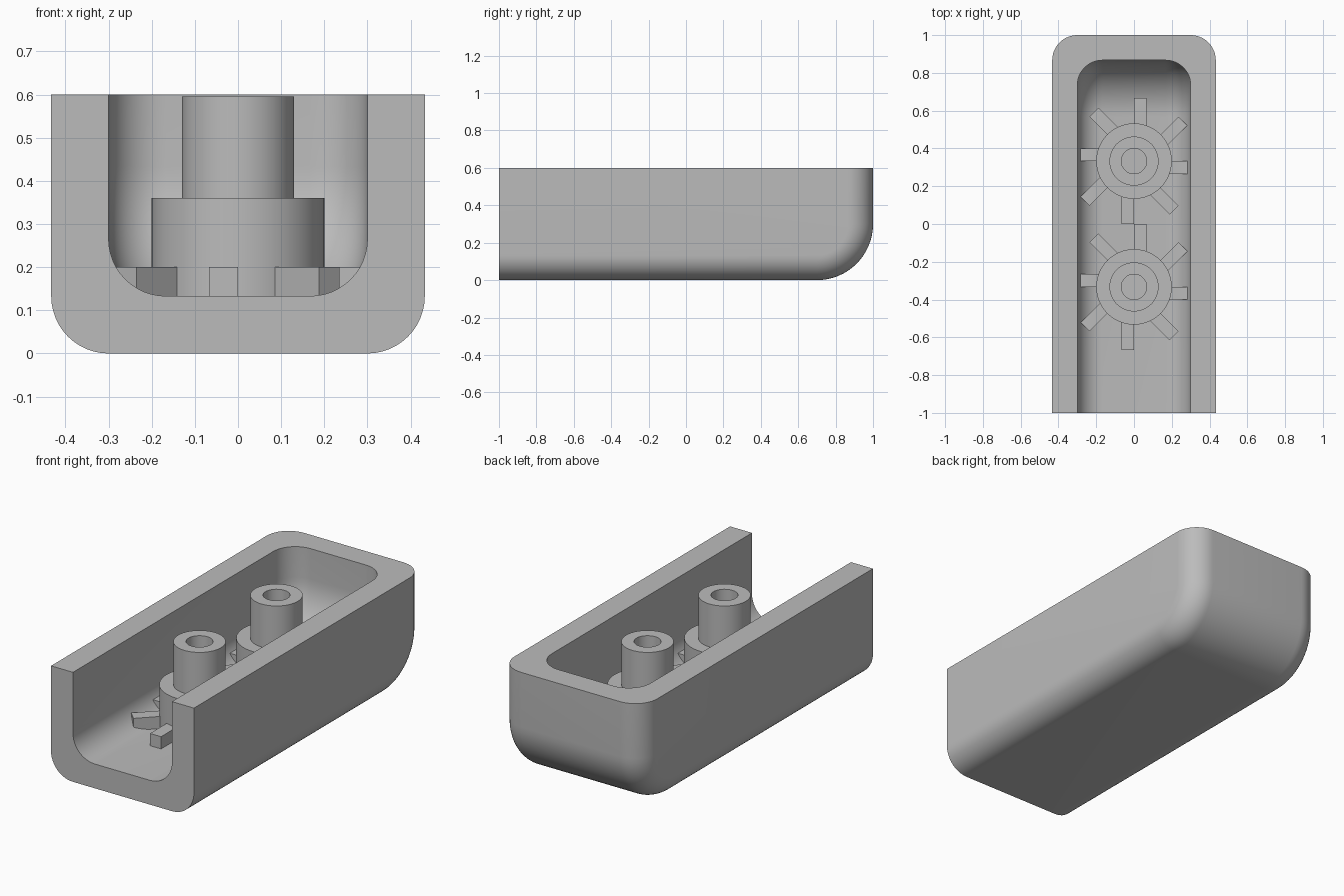
import bpy, bmesh, math
from mathutils import Vector

if "Cube" in bpy.data.objects:
    bpy.data.objects.remove(bpy.data.objects["Cube"])

grey = bpy.data.materials.new("plain grey")
grey.diffuse_color = (0.5, 0.5, 0.5, 1)
grey.use_nodes = True
grey.node_tree.nodes["Principled BSDF"].inputs["Base Color"].default_value = grey.diffuse_color


def make_object(bm, name):
    bmesh.ops.recalc_face_normals(bm, faces=bm.faces)
    mesh = bpy.data.meshes.new(name)
    bm.to_mesh(mesh)
    bm.free()
    mesh.materials.append(grey)
    ob = bpy.data.objects.new(name, mesh)
    bpy.context.collection.objects.link(ob)
    return ob


def smooth(ob):
    bpy.ops.object.select_all(action='DESELECT')
    ob.select_set(True)
    bpy.context.view_layer.objects.active = ob
    bpy.ops.object.shade_smooth_by_angle(angle=math.radians(30))


def swept_block(name, half, corner, floor, back, bend, top, front):
    """Rounded U section swept along y, then bent upward at the back end."""
    section = []
    for i in range(13):
        a = math.pi / 2 * i / 12
        x, n = half - corner + corner * math.sin(a), corner * (1 - math.cos(a))
        section += [(x, n), (-x, n)]
    pts = []
    for x, n in section:
        pts += [(x, front, floor + n), (x, back - n, top)]
        for i in range(17):
            t = math.pi / 2 * i / 16
            r = bend - n
            pts.append((x, back - bend + r * math.sin(t), floor + bend - r * math.cos(t)))
    pts += [(s * half, front, top) for s in (1, -1)]
    bm = bmesh.new()
    for p in pts:
        bm.verts.new(p)
    hull = bmesh.ops.convex_hull(bm, input=bm.verts)
    loose = [v for v in bm.verts if not v.link_faces]
    bmesh.ops.delete(bm, geom=loose, context='VERTS')
    bmesh.ops.remove_doubles(bm, verts=bm.verts, dist=1e-5)
    bmesh.ops.dissolve_limit(bm, angle_limit=math.radians(0.2),
                             verts=bm.verts, edges=bm.edges)
    return make_object(bm, name)


# Trough: outer block minus a matching inner cavity, open at front and top
trough = swept_block("trough", 0.433, 0.133, 0, 1, 0.3, 0.6, -1)
cavity = swept_block("cavity_cutter", 0.3, 0.133, 0.133, 0.867, 0.3, 0.8, -1.2)
cut = trough.modifiers.new("cavity", 'BOOLEAN')
cut.operation, cut.solver, cut.object = 'DIFFERENCE', 'EXACT', cavity
bpy.context.view_layer.objects.active = trough
bpy.ops.object.modifier_apply(modifier=cut.name)
bpy.data.objects.remove(cavity)
smooth(trough)


def hub(name, cy):
    """Stepped hollow hub turned around a vertical axis."""
    profile = [(0.067, 0.12), (0.2, 0.12), (0.2, 0.36), (0.13, 0.36),
               (0.13, 0.595), (0.067, 0.595)]
    bm = bmesh.new()
    count = 48
    rings = []
    for i in range(count):
        a = 2 * math.pi * i / count
        rings.append([bm.verts.new((r * math.cos(a), cy + r * math.sin(a), z))
                      for r, z in profile])
    for i in range(count):
        a, b = rings[i], rings[(i + 1) % count]
        for j in range(len(profile)):
            k = (j + 1) % len(profile)
            bm.faces.new((a[j], b[j], b[k], a[k]))
    smooth(make_object(bm, name))


def blades(name, cy):
    """Eight flat paddles, each with one side on the radial line."""
    bm = bmesh.new()
    for i in range(8):
        a = math.pi / 4 * i
        d = Vector((math.cos(a), math.sin(a), 0))
        side = Vector((d.y, -d.x, 0)) * 0.067
        base = [d * 0.17, d * 0.333, d * 0.333 + side, d * 0.17 + side]
        low, high = [[bm.verts.new(p + Vector((0, cy, z))) for p in base]
                     for z in (0.125, 0.2)]
        bm.faces.new(low)
        bm.faces.new(high)
        for j in range(4):
            k = (j + 1) % 4
            bm.faces.new((low[j], low[k], high[k], high[j]))
    make_object(bm, name)


# Two paddle wheels standing on the trough floor
for label, y in (("front", -0.333), ("back", 0.333)):
    hub(label + "_hub", y)
    blades(label + "_blades", y)
